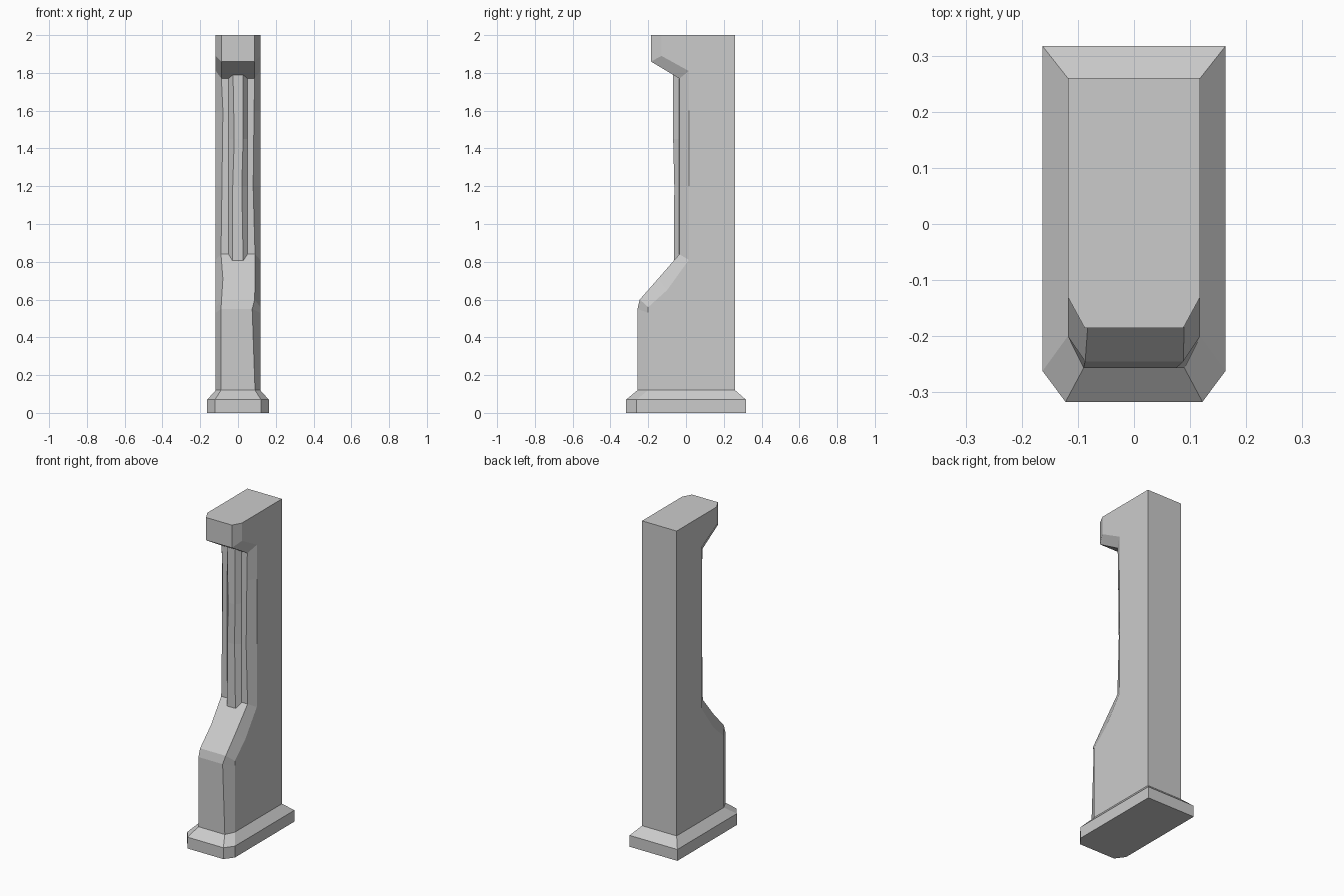
import bpy, bmesh

if "Cube" in bpy.data.objects:
    bpy.data.objects.remove(bpy.data.objects["Cube"])


def finish(name, bm):
    bmesh.ops.recalc_face_normals(bm, faces=bm.faces[:])
    mesh = bpy.data.meshes.new(name)
    bm.to_mesh(mesh)
    bm.free()
    obj = bpy.data.objects.new(name, mesh)
    bpy.context.collection.objects.link(obj)
    return obj


def loft(name, rings):
    """Skin matching closed rings of points and cap both ends."""
    bm = bmesh.new()
    rows = [[bm.verts.new(p) for p in ring] for ring in rings]
    for a, b in zip(rows, rows[1:]):
        for i in range(len(a)):
            j = (i + 1) % len(a)
            bm.faces.new((a[i], a[j], b[j], b[i]))
    bm.faces.new(rows[0])
    bm.faces.new(rows[-1])
    return finish(name, bm)


def hexagon(side_x, back_y, front_x, front_y, side_y, z):
    half = [(side_x, back_y), (side_x, side_y), (front_x, front_y)]
    return [(x, y, z) for x, y in half] + [(-x, y, z) for x, y in reversed(half)]


# Plinth with cut front corners and a sloped top
loft("plinth", [
    hexagon(0.163, 0.317, 0.122, -0.317, -0.262, 0),
    hexagon(0.163, 0.317, 0.122, -0.317, -0.262, 0.07),
    hexagon(0.118, 0.26, 0.09, -0.257, -0.2, 0.12),
])

# Pillar profile: front y, front z, side y, side z, left front x, right front x
W, BACK = 0.118, 0.26
profile = [
    (-0.257, 0.12, -0.20, 0.12, -0.090, 0.090),
    (-0.257, 0.55, -0.20, 0.53, -0.090, 0.075),
    (-0.245, 0.60, -0.20, 0.56, -0.087, 0.088),
    (-0.148, 0.71, -0.10, 0.65, -0.080, 0.090),
    (-0.035, 0.84, 0.015, 0.81, -0.090, 0.090),
    (-0.035, 1.20, 0.015, 1.20, -0.085, 0.080),
    (-0.035, 1.60, 0.015, 1.60, -0.080, 0.085),
    (-0.035, 1.77, 0.015, 1.81, -0.088, 0.088),
    (-0.185, 1.86, -0.13, 1.89, -0.088, 0.088),
    (-0.185, 2.00, -0.13, 2.00, -0.088, 0.088),
]
bm = bmesh.new()
sides = {s: [bm.verts.new((s * W, p[2], p[3])) for p in profile] for s in (-1, 1)}
fronts = {s: [bm.verts.new((p[4 if s < 0 else 5], p[0], p[1])) for p in profile]
          for s in (-1, 1)}
backs = {s: [bm.verts.new((s * W, BACK, z)) for z in (0.12, 2.0)] for s in (-1, 1)}
for i in range(len(profile) - 1):
    bm.faces.new((fronts[-1][i], fronts[1][i], fronts[1][i + 1], fronts[-1][i + 1]))
    for s in (-1, 1):
        bm.faces.new((sides[s][i], fronts[s][i], fronts[s][i + 1], sides[s][i + 1]))
for s in (-1, 1):
    bm.faces.new(sides[s] + [backs[s][1], backs[s][0]])
bm.faces.new(backs[-1] + backs[1][::-1])
for k, e in ((0, 0), (-1, 1)):
    bm.faces.new((fronts[-1][k], fronts[1][k], sides[1][k], backs[1][e],
                  backs[-1][e], sides[-1][k]))
finish("pillar", bm)

# Raised rib in the recess: z, front y, left and right edge of its face
rib = [(0.76, -0.064, -0.030, 0.028), (1.20, -0.062, -0.028, 0.020),
       (1.45, -0.068, -0.020, 0.027), (1.83, -0.068, -0.027, 0.027)]
loft("front_rib", [[(-0.05, 0.0, z), (-0.05, -0.036, z), (l, y, z), (r, y, z),
                    (0.05, -0.036, z), (0.05, 0.0, z)] for z, y, l, r in rib])
